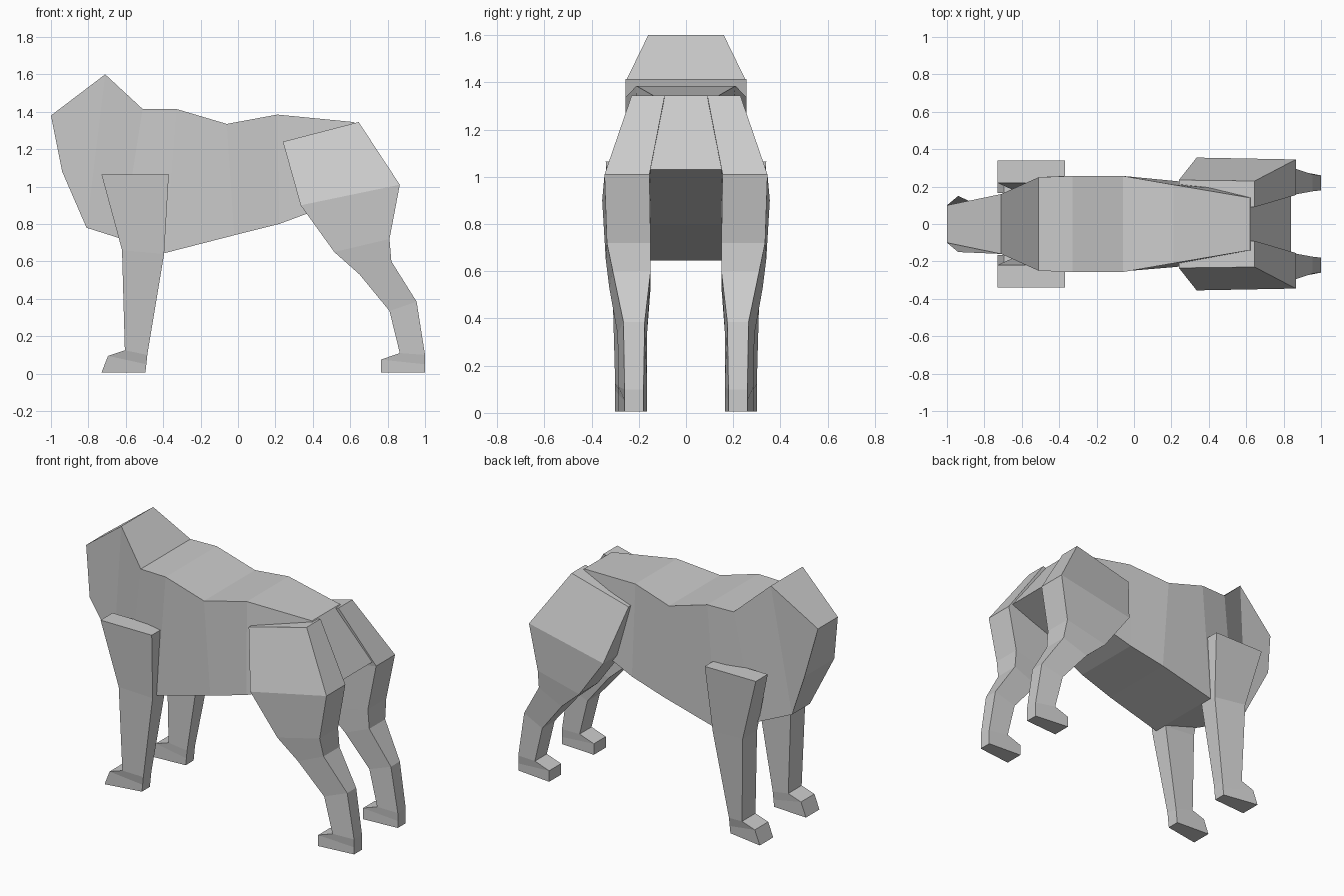
import bpy, bmesh

if "Cube" in bpy.data.objects:
    bpy.data.objects.remove(bpy.data.objects["Cube"])

grey = bpy.data.materials.new("grey")
grey.diffuse_color = (0.6, 0.6, 0.6, 1)
grey.use_nodes = True
grey.node_tree.nodes["Principled BSDF"].inputs["Base Color"].default_value = grey.diffuse_color


def loft(name, rings):
    """Join four-sided rings into one closed flat-shaded shell."""
    bm = bmesh.new()
    rows = [[bm.verts.new(p) for p in ring] for ring in rings]
    for a, b in zip(rows, rows[1:]):
        for i in range(4):
            j = (i + 1) % 4
            bm.faces.new((a[i], a[j], b[j], b[i]))
    bm.faces.new(rows[0])
    bm.faces.new(rows[-1])
    bmesh.ops.recalc_face_normals(bm, faces=bm.faces)
    mesh = bpy.data.meshes.new(name)
    bm.to_mesh(mesh)
    bm.free()
    mesh.materials.append(grey)
    obj = bpy.data.objects.new(name, mesh)
    bpy.context.collection.objects.link(obj)
    return obj


def leg(name, sections):
    """A leg on each side; sections hold front and back (x, z, inner y, outer y)."""
    for side, label in ((1, "left"), (-1, "right")):
        rings = []
        for (fx, fz, fi, fo), (bx, bz, bi, bo) in sections:
            rings.append([(fx, side * fi, fz), (fx, side * fo, fz),
                          (bx, side * bo, bz), (bx, side * bi, bz)])
        loft(f"{name}_{label}", rings)


# Torso with neck stump: top (x, z, half width) and bottom (x, z, half width)
torso = [
    ((-1.00, 1.38, .10), (-.94, 1.08, .15)),
    ((-.71, 1.60, .16), (-.81, .78, .09)),
    ((-.51, 1.415, .25), (-.62, .72, .20)),
    ((-.33, 1.415, .257), (-.39, .645, .257)),
    ((-.06, 1.335, .257), (-.02, .74, .25)),
    ((.21, 1.385, .21), (.22, .80, .23)),
    ((.62, 1.345, .14), (.84, 1.03, .16)),
]
loft("torso", [[(tx, -tw, tz), (tx, tw, tz), (bx, bw, bz), (bx, -bw, bz)]
               for (tx, tz, tw), (bx, bz, bw) in torso])

# Straight front legs ending in a forward paw
leg("front_leg", [
    ((-.73, 1.065, .22, .34), (-.37, 1.065, .22, .34)),
    ((-.62, .66, .17, .315), (-.395, .64, .17, .295)),
    ((-.605, .125, .165, .30), (-.485, .10, .18, .26)),
    ((-.695, .095, .165, .30), (-.49, .05, .18, .26)),
    ((-.73, .005, .165, .30), (-.495, .005, .18, .26)),
])

# Angled hind legs: broad haunch, bent hock and paw
leg("hind_leg", [
    ((.24, 1.24, .12, .235), (.645, 1.345, .09, .23)),
    ((.335, .90, .15, .355), (.865, 1.01, .155, .345)),
    ((.515, .65, .15, .34), (.81, .72, .15, .335)),
    ((.65, .53, .15, .325), (.82, .60, .15, .31)),
    ((.81, .335, .165, .29), (.955, .385, .175, .265)),
    ((.865, .11, .165, .285), (1.0, .10, .18, .26)),
    ((.765, .075, .165, .285), (1.0, .05, .18, .26)),
    ((.765, .005, .165, .285), (1.0, .005, .18, .26)),
])
